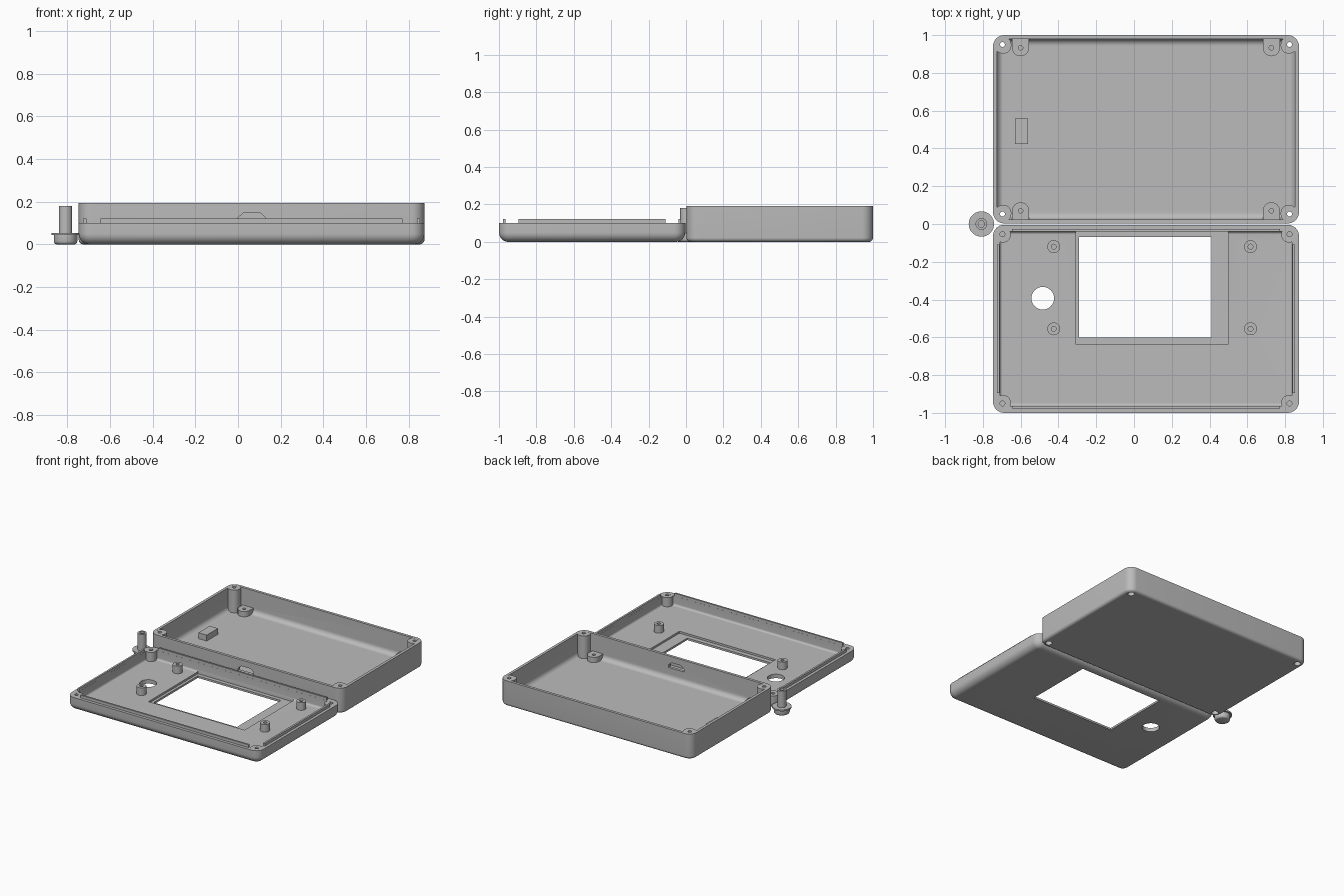
import bpy, bmesh, math

if "Cube" in bpy.data.objects:
    bpy.data.objects.remove(bpy.data.objects["Cube"])

CX = 0.0635            # centre line of both shells
HW = 0.81              # half width of both shells
X0, X1 = CX - HW, CX + HW

grey = bpy.data.materials.new("plain grey")
grey.diffuse_color = (0.5, 0.5, 0.5, 1)
grey.use_nodes = True
grey.node_tree.nodes["Principled BSDF"].inputs["Base Color"].default_value = grey.diffuse_color


def make(name, bm):
    bmesh.ops.recalc_face_normals(bm, faces=bm.faces)
    me = bpy.data.meshes.new(name)
    bm.to_mesh(me)
    bm.free()
    me.materials.append(grey)
    ob = bpy.data.objects.new(name, me)
    bpy.context.collection.objects.link(ob)
    return ob


def rounded_rect(x0, x1, y0, y1, r, n=8):
    pts = []
    corners = [(x1 - r, y1 - r), (x0 + r, y1 - r), (x0 + r, y0 + r), (x1 - r, y0 + r)]
    for k, (cx, cy) in enumerate(corners):
        for i in range(n + 1):
            a = math.pi / 2 * (k + i / n)
            pts.append((cx + r * math.cos(a), cy + r * math.sin(a)))
    return pts


def loft(name, loops):
    """Skin a list of (outline, z) loops and cap both ends."""
    bm = bmesh.new()
    rings = [[bm.verts.new((x, y, z)) for x, y in pts] for pts, z in loops]
    n = len(rings[0])
    for a, b in zip(rings, rings[1:]):
        for i in range(n):
            j = (i + 1) % n
            bm.faces.new((a[i], a[j], b[j], b[i]))
    bm.faces.new(rings[0][::-1])
    bm.faces.new(rings[-1])
    return make(name, bm)


def prism(name, x0, x1, y0, y1, z0, z1, r=0.0):
    pts = rounded_rect(x0, x1, y0, y1, r) if r else [(x1, y1), (x0, y1), (x0, y0), (x1, y0)]
    return loft(name, [(pts, z0), (pts, z1)])


def lathe(name, x, y, profile, n=32):
    ring = [(math.cos(2 * math.pi * i / n), math.sin(2 * math.pi * i / n)) for i in range(n)]
    return loft(name, [([(x + r * c, y + r * s) for c, s in ring], z) for r, z in profile])


def cyl(x, y, r, z0, z1):
    return lathe("cylinder", x, y, [(r, z0), (r, z1)])


def combine(ob, other, op):
    m = ob.modifiers.new("bool", 'BOOLEAN')
    m.operation, m.solver, m.object = op, 'EXACT', other
    bpy.context.view_layer.objects.active = ob
    bpy.ops.object.modifier_apply(modifier=m.name)
    bpy.data.objects.remove(other)


def add(ob, other):
    combine(ob, other, 'UNION')


def cut(ob, other):
    combine(ob, other, 'DIFFERENCE')


def tray(name, y0, y1, h, wall, floor, r_out, r_in):
    """Open shell with a filleted bottom outside and inside."""
    n = 8
    prof = [(r_out * (1 - math.sin(a)), r_out * (1 - math.cos(a)))
            for a in (math.pi / 2 * i / n for i in range(n + 1))]
    prof += [(0, h), (wall, h)]
    prof += [(wall + r_in * (1 - math.cos(a)), floor + r_in * (1 - math.sin(a)))
             for a in (math.pi / 2 * i / n for i in range(n + 1))]
    return loft(name, [(rounded_rect(X0 + d, X1 - d, y0 + d, y1 - d, max(0.06 - d, 0.008)), z)
                       for d, z in prof])


def corners(y0, y1):
    for x, sx in ((X0, 1), (X1, -1)):
        for y, sy in ((y0, 1), (y1, -1)):
            yield x, sx, y, sy


def span(a, b):
    return min(a, b), max(a, b)


def corner_block(x, sx, y, sy, d0, d1, z0, z1):
    return prism("block", *span(x + sx * d0, x + sx * d1),
                 *span(y + sy * d0, y + sy * d1), z0, z1, 0.04)


# Deep rear shell
Y0, Y1, H = 0.003, 1.0, 0.193
base = tray("base_shell", Y0, Y1, H, 0.021, 0.02, 0.022, 0.035)
for x, sx, y, sy in corners(Y0, Y1):
    # full-height screw post and low standoff beside it
    add(base, corner_block(x, sx, y, sy, 0.01, 0.097, 0.012, H - 0.0005))
    px, py = x + sx * 0.146, y + sy * 0.067
    add(base, prism("web", px - 0.045, px + 0.045, *span(y + sy * 0.012, py), 0.011, 0.06))
    add(base, cyl(px, py, 0.045, 0.0115, 0.0603))
for x, sx, y, sy in corners(Y0, Y1):
    sxp, syp = x + sx * 0.05, y + sy * 0.05
    cut(base, cyl(sxp, syp, 0.013, -0.1, 0.3))
    cut(base, cyl(sxp, syp, 0.024, -0.1, 0.05))
    cut(base, cyl(x + sx * 0.146, y + sy * 0.067, 0.012, 0.025, 0.1))
# raised floor block
add(base, prism("floor_block", -0.63, -0.56, 0.423, 0.558, 0.01, 0.065))
# port opening in the wall between the shells
port = [(0.0, 0.125), (0.025, 0.147), (0.105, 0.147), (0.13, 0.125), (0.13, 0.105), (0.0, 0.105)]
bm = bmesh.new()
front = [bm.verts.new((x, -0.02, z)) for x, z in port]
back = [bm.verts.new((x, 0.05, z)) for x, z in port]
bm.faces.new(front)
bm.faces.new(back[::-1])
for i in range(6):
    j = (i + 1) % 6
    bm.faces.new((front[i], back[i], back[j], front[j]))
cut(base, make("port_cutter", bm))

# Shallow front shell
L0, L1, LH, FL = -1.0, -0.004, 0.1, 0.03
lid = tray("lid_shell", L0, L1, LH, 0.036, FL, 0.05, 0.015)
for x, sx, y, sy in corners(L0, L1):
    add(lid, corner_block(x, sx, y, sy, 0.012, 0.094, 0.022, LH - 0.0005))
for x, sx, y, sy in corners(L0, L1):
    cut(lid, cyl(x + sx * 0.05, y + sy * 0.05, 0.013, 0.03, 0.2))
# raised alignment lips on all four sides
for y, sy in ((L0, 1), (L1, -1)):
    add(lid, prism("lip", -0.645, 0.772, *span(y + sy * 0.022, y + sy * 0.0355), 0.07, 0.121))
for x, sx in ((X0, 1), (X1, -1)):
    add(lid, prism("lip", *span(x + sx * 0.021, x + sx * 0.0355), -0.895, -0.109, 0.07, 0.121))
# display recess, display window and round button hole
cut(lid, prism("recess", -0.31, 0.50, -0.635, -0.0405, 0.015, 0.09))
cut(lid, prism("window", -0.29, 0.41, -0.60, -0.07, -0.1, 0.2))
cut(lid, cyl(-0.483, -0.393, 0.06, -0.1, 0.2))
# board standoffs
for x in (-0.425, 0.617):
    for y in (-0.12, -0.555):
        add(lid, cyl(x, y, 0.034, 0.02, 0.088))
        cut(lid, cyl(x, y, 0.013, 0.035, 0.2))

# Loose push button: rounded cap, flange and hollow stem
button = lathe("push_button", -0.808, 0.0,
               [(0.042, 0), (0.049, 0.003), (0.053, 0.008), (0.055, 0.015), (0.055, 0.043),
                (0.067, 0.043), (0.067, 0.054), (0.031, 0.054), (0.031, 0.18),
                (0.017, 0.18), (0.017, 0.07)], 40)

for ob in (base, lid, button):
    bpy.ops.object.select_all(action='DESELECT')
    ob.select_set(True)
    bpy.context.view_layer.objects.active = ob
    bpy.ops.object.shade_smooth_by_angle(angle=math.radians(30))
